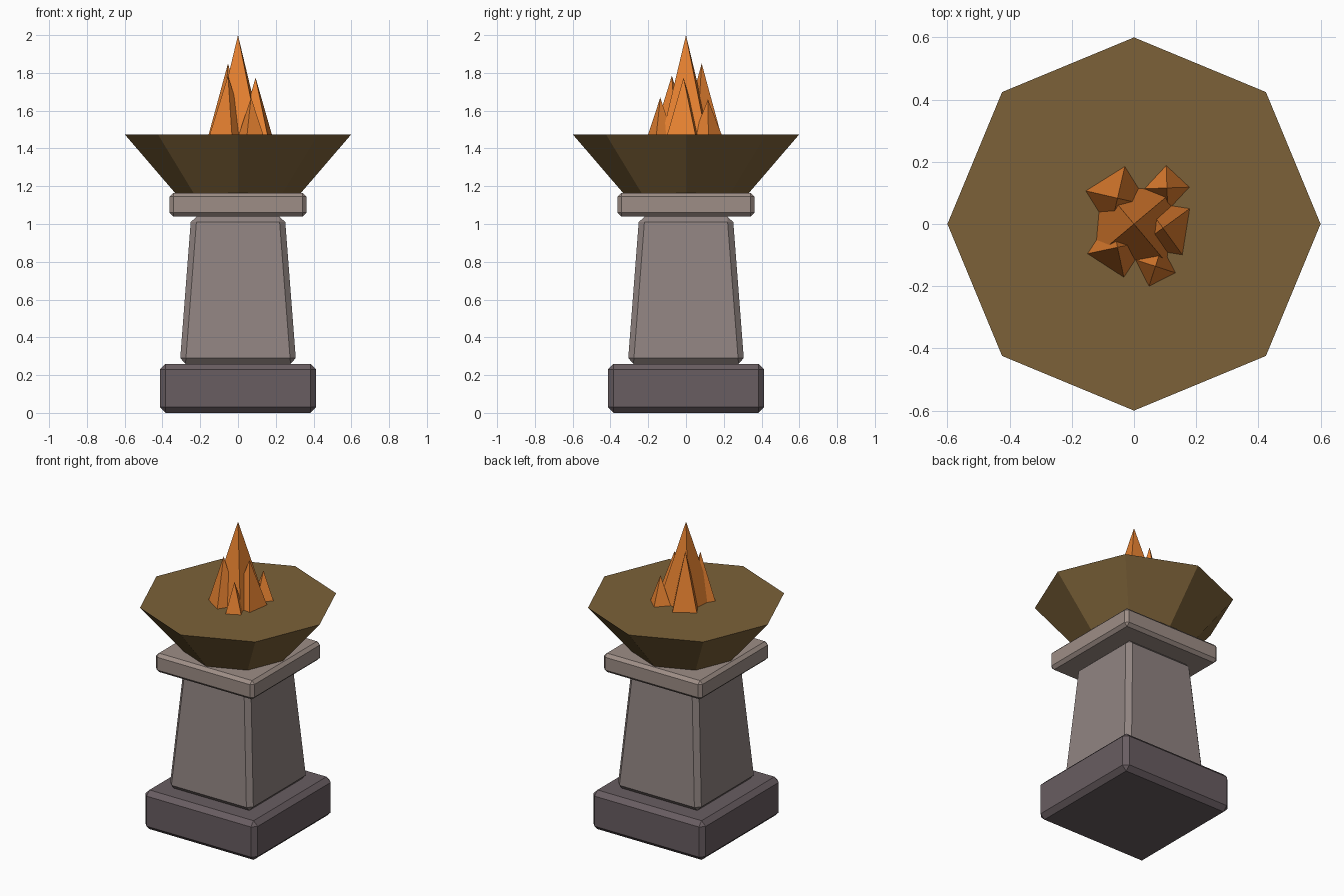
import bpy, bmesh, math

if "Cube" in bpy.data.objects:
    bpy.data.objects.remove(bpy.data.objects["Cube"])


def material(name, rgb):
    m = bpy.data.materials.new(name)
    m.diffuse_color = (*rgb, 1)
    m.use_nodes = True
    m.node_tree.nodes["Principled BSDF"].inputs["Base Color"].default_value = m.diffuse_color
    return m


def frustum(name, sides, r0, r1, z0, z1, mat, x=0, y=0, angle=0, bevel=0):
    """Flat-shaded n-sided frustum (or pyramid when r1 is 0)."""
    bm = bmesh.new()
    bmesh.ops.create_cone(bm, cap_ends=True, segments=sides,
                          radius1=r0, radius2=r1, depth=z1 - z0)
    # put the first corner on +x, then turn by the wanted angle
    v = bm.verts[:][0].co
    turn = math.radians(angle) - math.atan2(v.y, v.x) if r0 else 0
    c, s = math.cos(turn), math.sin(turn)
    for v in bm.verts:
        px, py, pz = v.co
        v.co = (c * px - s * py + x, s * px + c * py + y, pz + (z0 + z1) / 2)
    bmesh.ops.remove_doubles(bm, verts=bm.verts[:], dist=1e-5)
    if bevel:
        bmesh.ops.bevel(bm, geom=bm.edges[:], offset=bevel, segments=1,
                        profile=0.5, affect='EDGES')
    bmesh.ops.recalc_face_normals(bm, faces=bm.faces[:])
    me = bpy.data.meshes.new(name)
    bm.to_mesh(me)
    bm.free()
    me.materials.append(mat)
    ob = bpy.data.objects.new(name, me)
    bpy.context.collection.objects.link(ob)
    return ob


def block(name, half0, half1, z0, z1, mat, bevel):
    k = math.sqrt(2)
    return frustum(name, 4, half0 * k, half1 * k, z0, z1, mat, angle=45, bevel=bevel)


dark_stone = material("dark_stone", (0.14, 0.11, 0.12))
stone = material("stone", (0.28, 0.23, 0.22))
light_stone = material("light_stone", (0.34, 0.27, 0.24))
bronze = material("bronze", (0.20, 0.12, 0.04))
fire = material("fire", (0.79, 0.22, 0.03))

# Stone pedestal
block("base", 0.413, 0.413, 0.0, 0.26, dark_stone, 0.03)
block("pillar", 0.308, 0.248, 0.26, 1.04, stone, 0.03)
block("cap", 0.362, 0.362, 1.04, 1.165, light_stone, 0.02)

# Octagonal bowl with a flat top
frustum("bowl", 8, 0.325, 0.6, 1.155, 1.475, bronze)

# Flames: x, y, corner radius, tip height, rotation
flames = [
    (0.0, 0.0, 0.165, 2.0, 40),
    (-0.053, 0.083, 0.106, 1.85, 77),
    (-0.053, -0.075, 0.100, 1.785, 12),
    (0.093, -0.013, 0.108, 1.775, 36),
    (0.106, 0.116, 0.074, 1.66, 2),
    (0.069, -0.136, 0.069, 1.67, 72),
]
for i, (x, y, r, top, a) in enumerate(flames):
    frustum(f"flame_{i + 1}", 4, r, 0, 1.47, top, fire, x, y, a)
